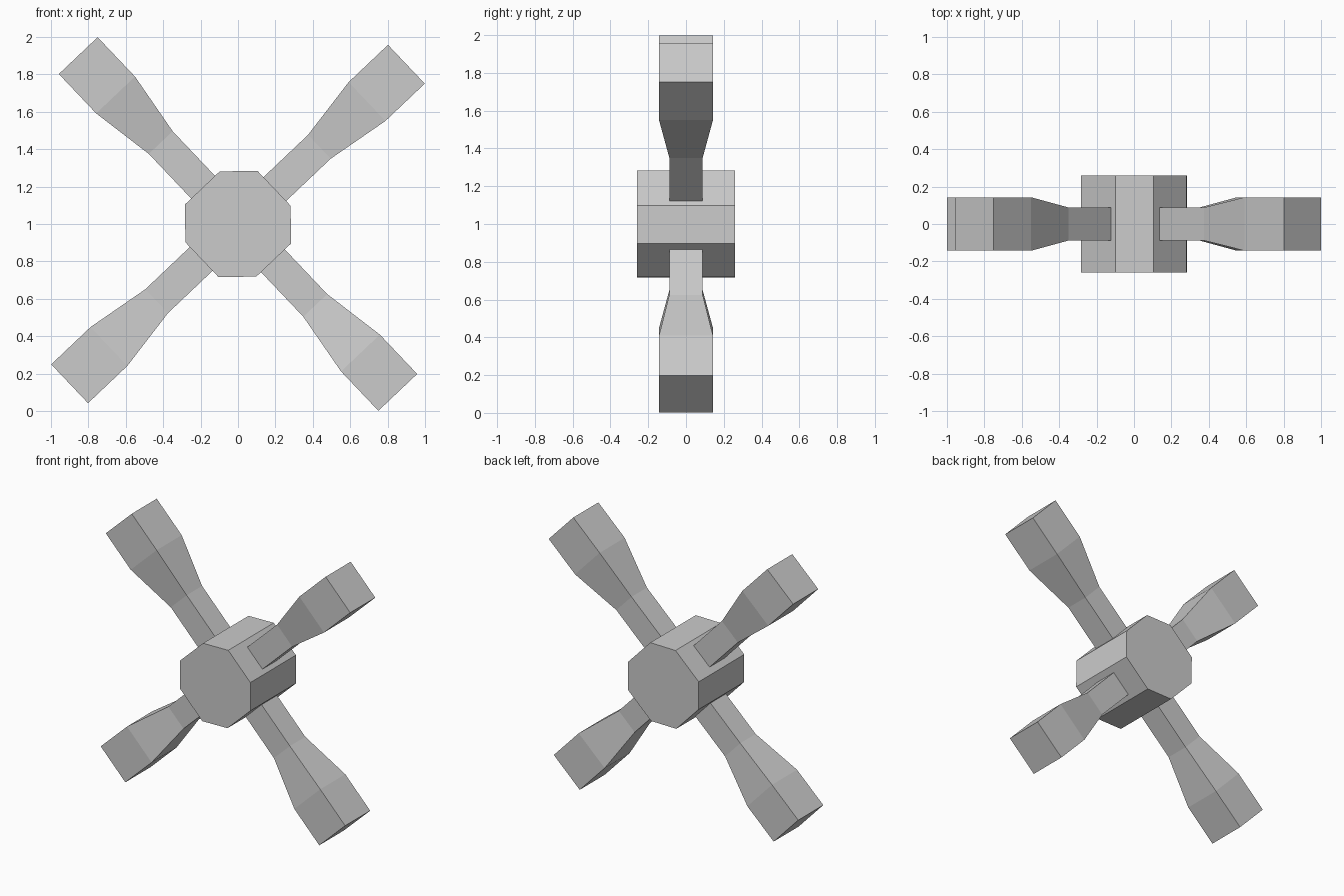
import bpy, bmesh, math
from mathutils import Matrix, Vector

if "Cube" in bpy.data.objects:
    bpy.data.objects.remove(bpy.data.objects["Cube"])

CENTRE = Vector((0, 0, 1))
TILT = math.radians(43.5)   # direction of the first arm


def loft(name, rings):
    """Skin a list of equal-length vertex rings into a closed solid."""
    bm = bmesh.new()
    loops = [[bm.verts.new(p) for p in ring] for ring in rings]
    n = len(loops[0])
    for a, b in zip(loops, loops[1:]):
        for i in range(n):
            j = (i + 1) % n
            bm.faces.new((a[i], a[j], b[j], b[i]))
    bm.faces.new(loops[0])
    bm.faces.new(loops[-1])
    bmesh.ops.recalc_face_normals(bm, faces=bm.faces)
    mesh = bpy.data.meshes.new(name)
    bm.to_mesh(mesh)
    bm.free()
    obj = bpy.data.objects.new(name, mesh)
    bpy.context.collection.objects.link(obj)
    return obj


# Octagonal hub: two corners repeated every quarter turn
corners = []
for k in range(4):
    for x, z in ((0.281, 0.098), (0.104, 0.284)):
        for _ in range(k):
            x, z = -z, x
        corners.append((x, z))
hub = loft("hub", [[(x, y, z) for x, z in corners] for y in (-0.26, 0.26)])
hub.location = CENTRE

# Four flared square arms: (distance from centre, half width)
sections = [(0.25, 0.088), (0.60, 0.088), (0.951, 0.143), (1.241, 0.143)]
rings = [[(d, -w, -w), (d, w, -w), (d, w, w), (d, -w, w)] for d, w in sections]
for k, side in enumerate(("upper_right", "upper_left", "lower_left", "lower_right")):
    arm = loft(side + "_arm", rings)
    arm.matrix_world = (Matrix.Translation(CENTRE)
                        @ Matrix.Rotation(-(TILT + k * math.pi / 2), 4, 'Y'))
